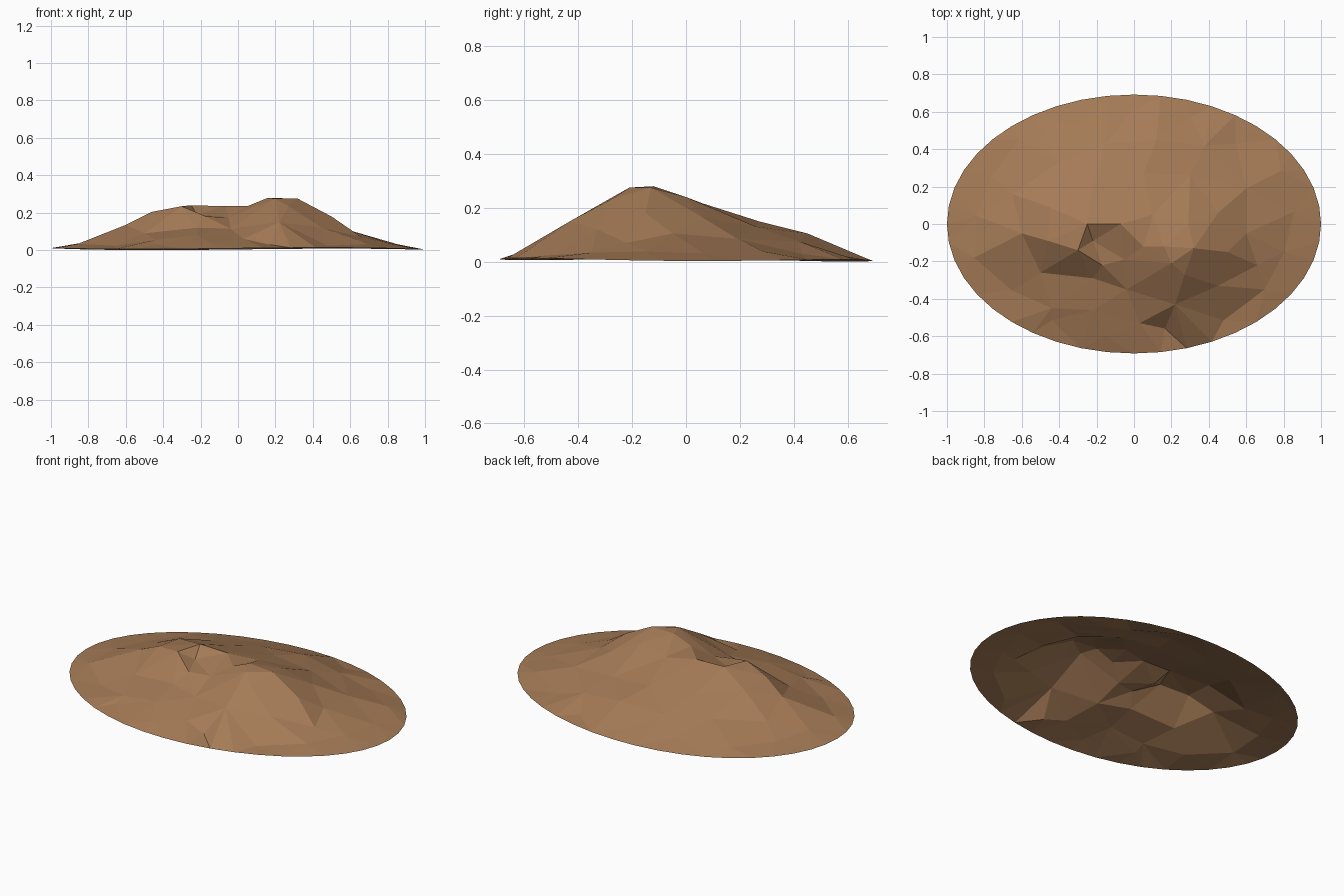
import bpy, math
from mathutils import Vector
from mathutils.geometry import delaunay_2d_cdt

if "Cube" in bpy.data.objects:
    bpy.data.objects.remove(bpy.data.objects["Cube"])

A, B = 1.0, 0.692          # half width and half depth of the oval footprint

# crest: twin summits with a small hollow between them
crest = [
    (-.60, -.05, .135), (-.46, -.09, .205), (-.30, -.14, .235), (-.25, 0, .24),
    (-.45, .09, .185), (-.22, -.09, .19), (-.17, -.22, .18), (-.05, -.19, .175),
    (.05, -.12, .235), (-.07, .0, .235), (.16, -.12, .28), (.20, -.21, .275),
    (.32, -.13, .275), (.27, -.27, .235), (.50, -.15, .18), (.29, .0, .24),
    (.10, .05, .22), (.45, .06, .165), (-.22, .22, .155), (.60, -.05, .105),
]
# slopes: long gentle back, steeper broken front
slopes = [
    (.05, .27, .15), (.30, .26, .13), (.12, .45, .105), (-.15, .43, .09),
    (-.40, .33, .095), (.38, .42, .075), (-.65, .16, .08), (.60, .19, .085),
    (.66, -.22, .07), (.45, -.33, .12), (.22, -.43, .15), (.03, -.53, .06),
    (-.04, -.35, .115), (-.22, -.29, .12), (-.50, -.26, .09),
    (-.22, -.46, .08), (-.44, -.45, .055),
]
points = [Vector(p) for p in crest + slopes]

# foot: uneven ring where the slope flattens out
for i in range(17):
    a = math.tau * (i + .3) / 17
    r = .86 + .035 * math.sin(i * 2.3)
    points.append(Vector((A * r * math.cos(a), B * r * math.sin(a),
                          .031 + .008 * math.sin(i * 1.7))))

# rim: thin oval edge lying on the ground
for i in range(44):
    a = math.tau * i / 44
    points.append(Vector((A * math.cos(a), B * math.sin(a),
                          .007 + .004 * math.sin(3 * a - 1.57) - .003 * math.sin(a))))
low = min(p.z for p in points)
for p in points:
    p.z -= low

# faceted open shell over all points
flat, _, faces, origin, _, _ = delaunay_2d_cdt([p.xy for p in points], [], [], 0, 1e-5)
verts = [(v.x, v.y, points[o[0]].z) for v, o in zip(flat, origin)]
mesh = bpy.data.meshes.new("dirt_mound")
mesh.from_pydata(verts, [], faces)
mesh.update()
mound = bpy.data.objects.new("dirt_mound", mesh)
bpy.context.collection.objects.link(mound)

soil = bpy.data.materials.new("brown soil")
soil.diffuse_color = (.38, .2, .095, 1)
soil.use_nodes = True
soil.node_tree.nodes["Principled BSDF"].inputs["Base Color"].default_value = soil.diffuse_color
mesh.materials.append(soil)
